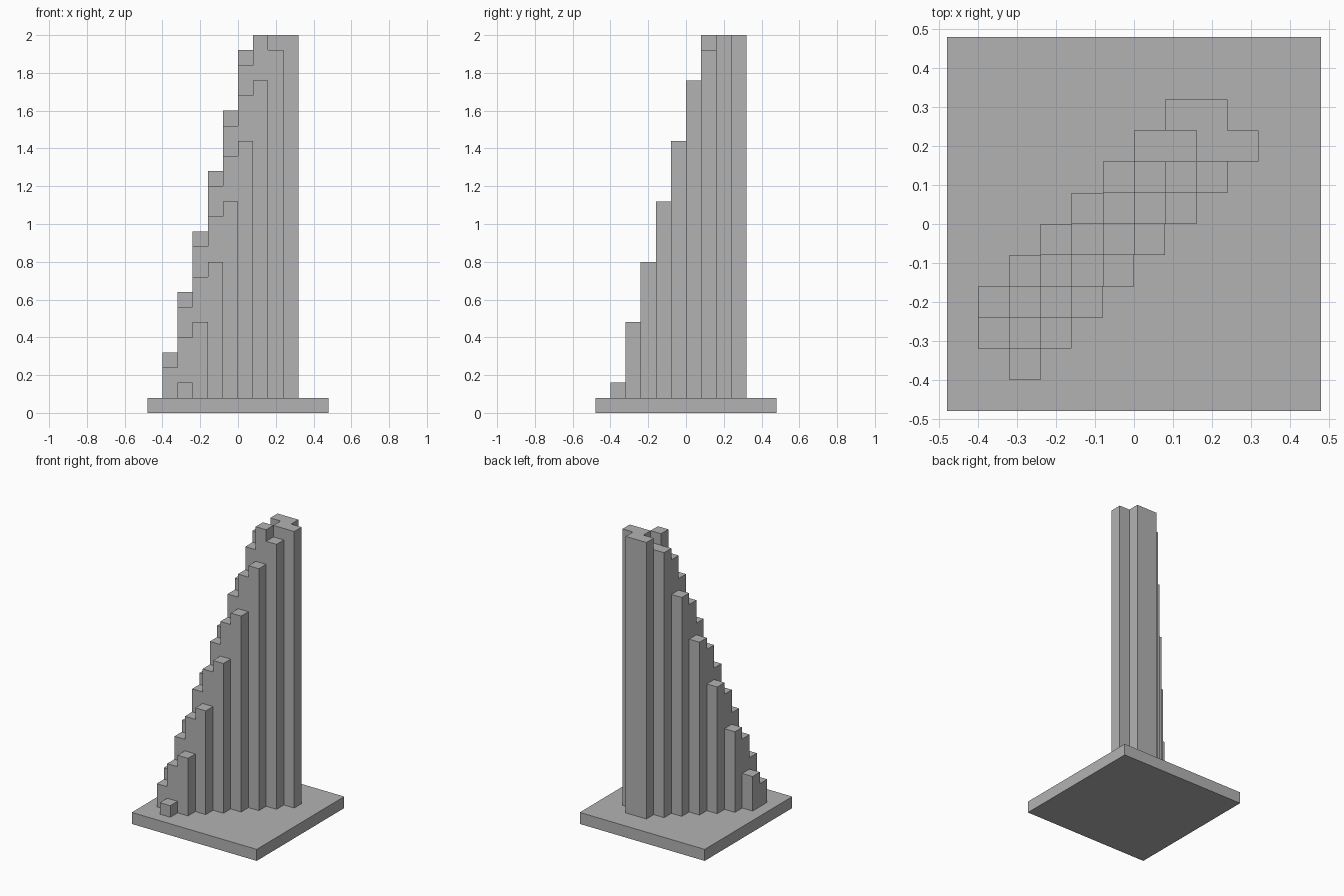
import bpy
import bmesh
from mathutils import Vector

if "Cube" in bpy.data.objects:
    bpy.data.objects.remove(bpy.data.objects["Cube"], do_unlink=True)

UNIT = 0.08      # side of one block
TOP_LEVEL = 25   # tallest column, in blocks

stone = bpy.data.materials.new("plain_grey")
stone.use_nodes = True
grey = (0.45, 0.45, 0.45, 1.0)
stone.diffuse_color = grey
stone.node_tree.nodes["Principled BSDF"].inputs["Base Color"].default_value = grey


def finish(name, bm):
    mesh = bpy.data.meshes.new(name)
    bm.to_mesh(mesh)
    bm.free()
    mesh.materials.append(stone)
    obj = bpy.data.objects.new(name, mesh)
    bpy.context.collection.objects.link(obj)
    return obj


# Square base slab
bm = bmesh.new()
bmesh.ops.create_cube(bm, size=1.0)
bmesh.ops.scale(bm, vec=(12 * UNIT, 12 * UNIT, UNIT), verts=bm.verts)
bmesh.ops.translate(bm, vec=(0, 0, UNIT / 2), verts=bm.verts)
finish("base_slab", bm)

# Column heights: four steps repeat along the diagonal, one block higher each
heights = {}
first_steps = [(-4, -5), (-5, -4), (-5, -3), (-4, -4)]
for n in range(7):
    for k, (i, j) in enumerate(first_steps):
        heights[i + n, j + n] = min(2 + 4 * n + k, TOP_LEVEL)

# Far end of the climb, with two lowered cells beside the last step
for cell in [(3, 2), (2, 3)]:
    heights[cell] = TOP_LEVEL
for cell in [(2, 1), (1, 2)]:
    heights[cell] = TOP_LEVEL - 1

# Stepped tower: column tops plus only the exposed walls
bm = bmesh.new()


def add_face(points):
    bm.faces.new([bm.verts.new(Vector(p) * UNIT) for p in points])


for (i, j), h in heights.items():
    corners = [(i, j), (i + 1, j), (i + 1, j + 1), (i, j + 1)]
    add_face([(x, y, h) for x, y in corners])
    sides = [(0, -1), (1, 0), (0, 1), (-1, 0)]
    for s, (di, dj) in enumerate(sides):
        low = heights.get((i + di, j + dj), 1)
        if low < h:
            a, b = corners[s], corners[(s + 1) % 4]
            add_face([(*a, low), (*b, low), (*b, h), (*a, h)])

bmesh.ops.remove_doubles(bm, verts=bm.verts, dist=UNIT / 100)
finish("stepped_tower", bm)
